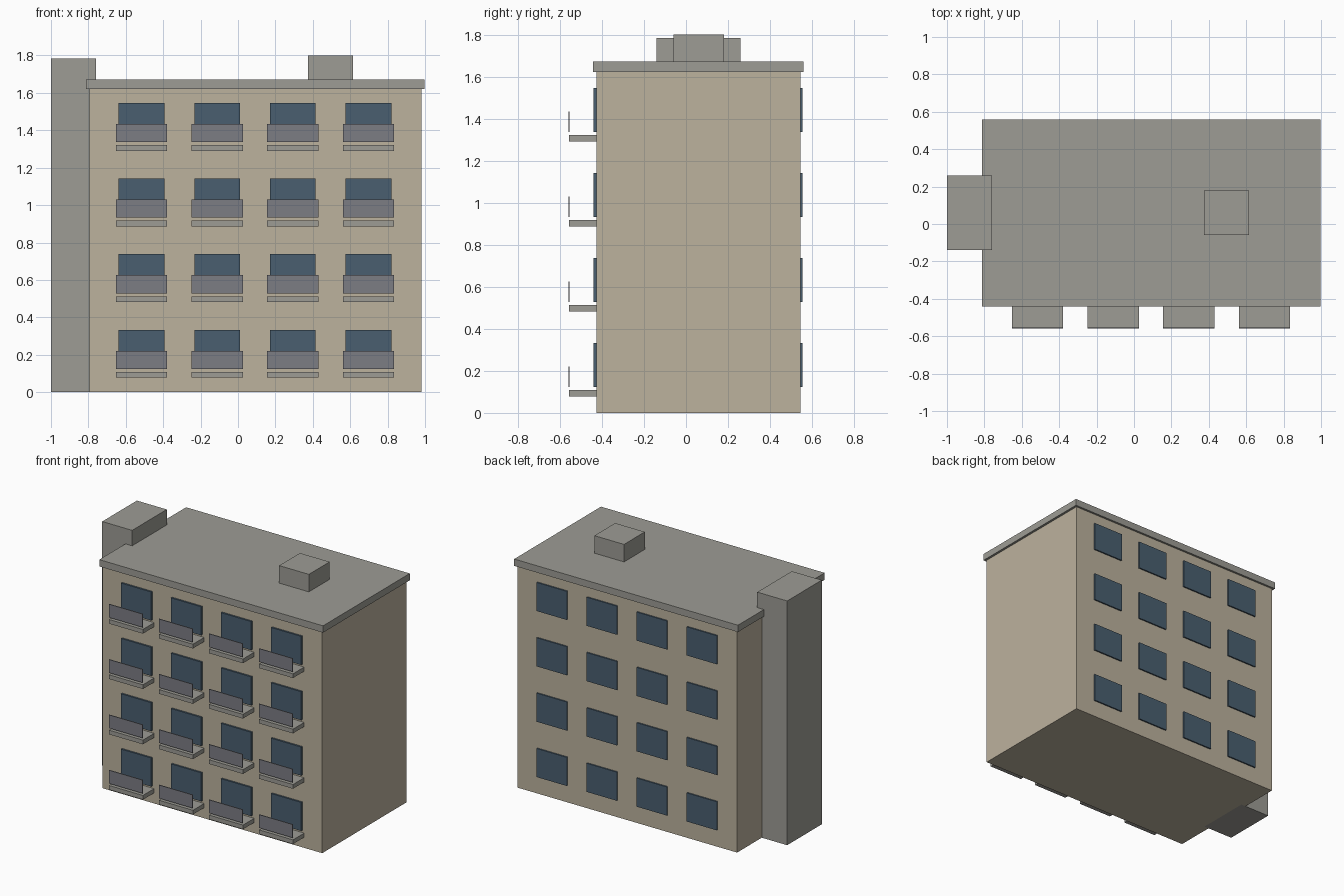
import bpy
import bmesh

if "Cube" in bpy.data.objects:
    bpy.data.objects.remove(bpy.data.objects["Cube"])


def material(name, rgb):
    # 8-bit display colour to linear
    lin = [((c / 255 + 0.055) / 1.055) ** 2.4 for c in rgb]
    m = bpy.data.materials.new(name)
    m.diffuse_color = (*lin, 1)
    m.use_nodes = True
    m.node_tree.nodes["Principled BSDF"].inputs["Base Color"].default_value = m.diffuse_color
    return m


BEIGE = material("beige_plaster", (188, 178, 158))
CONCRETE = material("grey_concrete", (157, 156, 149))
GLASS = material("blue_glass", (74, 95, 112))
METAL = material("railing_grey", (124, 125, 132))


def box(name, x, y, z, mat):
    """Box from (min, max) ranges on each axis."""
    bm = bmesh.new()
    bmesh.ops.create_cube(bm, size=1)
    for v in bm.verts:
        v.co = [r[0] if c < 0 else r[1] for c, r in zip(v.co, (x, y, z))]
    me = bpy.data.meshes.new(name)
    bm.to_mesh(me)
    bm.free()
    me.materials.append(mat)
    ob = bpy.data.objects.new(name, me)
    bpy.context.collection.objects.link(ob)
    return ob


FRONT, BACK = -0.427, 0.545

# Main block, roof slab, stair tower and rooftop vent
box("building_body", (-0.795, 0.98), (FRONT, BACK), (0, 1.625), BEIGE)
box("roof_slab", (-0.812, 0.997), (-0.442, 0.56), (1.622, 1.672), CONCRETE)
box("stair_tower", (-1.0, -0.758), (-0.14, 0.26), (0, 1.785), CONCRETE)
box("roof_vent", (0.375, 0.615), (-0.06, 0.18), (1.672, 1.8), CONCRETE)

# Four floors of four bays: windows front and back, balconies in front
for floor in range(4):
    for bay in range(4):
        cx = -0.516 + 0.4045 * bay
        z = 0.4045 * floor
        tag = f"_{floor + 1}_{bay + 1}"
        wx, wz = (cx - 0.122, cx + 0.122), (z + 0.124, z + 0.333)
        bx = (cx - 0.137, cx + 0.137)
        box("front_window" + tag, wx, (FRONT - 0.013, FRONT + 0.005), wz, GLASS)
        box("back_window" + tag, wx, (BACK - 0.005, BACK + 0.01), wz, GLASS)
        box("balcony_slab" + tag, bx, (-0.557, FRONT + 0.005), (z + 0.077, z + 0.108), CONCRETE)
        box("balcony_railing" + tag, bx, (-0.56, -0.554), (z + 0.124, z + 0.221), METAL)
